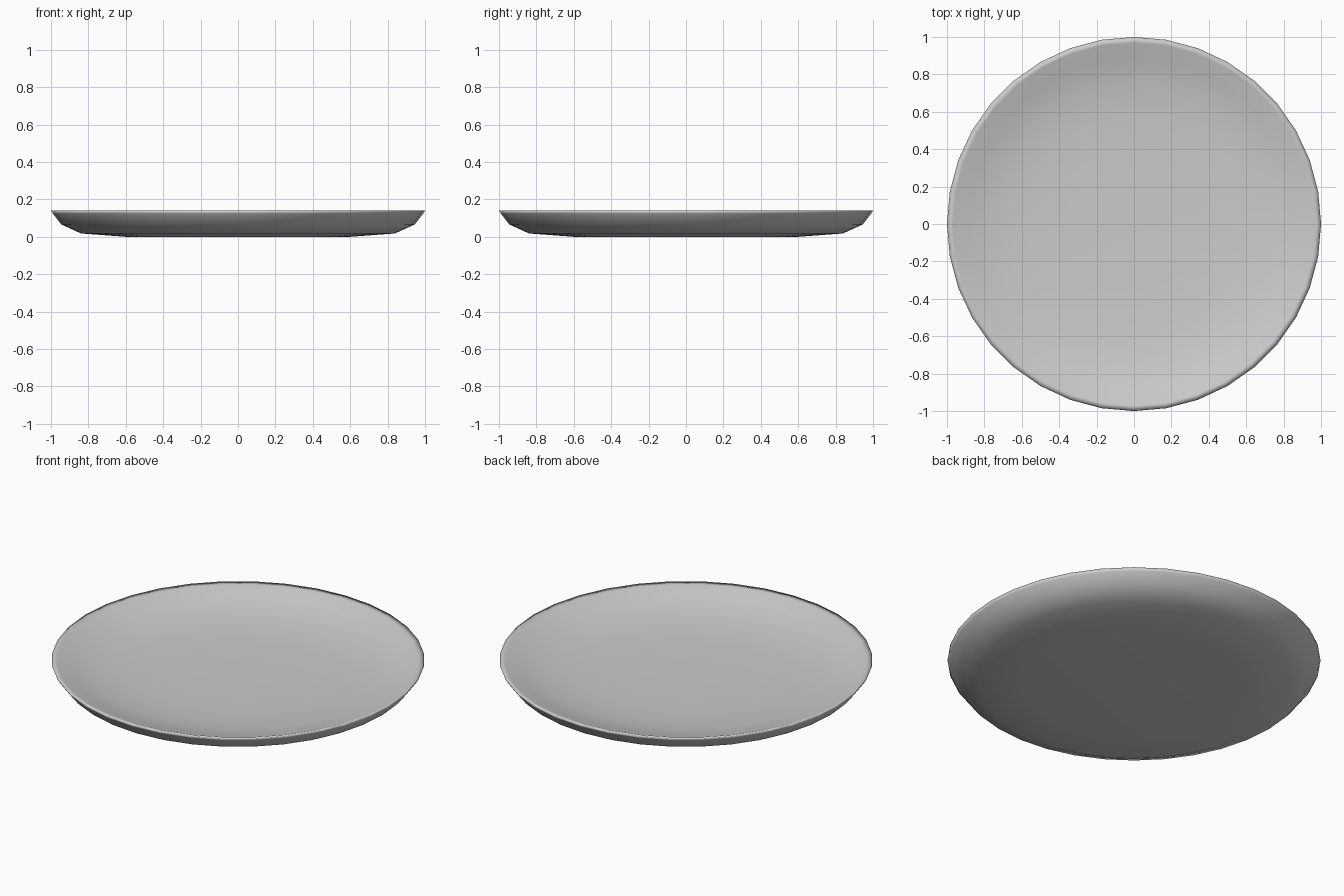
import bpy, bmesh, math

if "Cube" in bpy.data.objects:
    bpy.data.objects.remove(bpy.data.objects["Cube"])

SIDES = 36
# Plate profile (radius, height): underside outwards, rim, then inside back to the centre
profile = [(0.60, 0.0), (0.84, 0.018), (0.945, 0.066), (0.99, 0.124), (1.0, 0.14),
           (0.97, 0.134), (0.88, 0.101), (0.74, 0.072), (0.58, 0.057), (0.35, 0.051)]
FLOOR = 0.05

bm = bmesh.new()
rings = [[bm.verts.new((r * math.cos(2 * math.pi * i / SIDES),
                        r * math.sin(2 * math.pi * i / SIDES), z))
          for i in range(SIDES)] for r, z in profile]

# Walls between neighbouring rings
for a, b in zip(rings, rings[1:]):
    for i in range(SIDES):
        j = (i + 1) % SIDES
        bm.faces.new((a[i], a[j], b[j], b[i]))

# Centre fans of the underside and the inside
for ring, z in ((rings[0], 0.0), (rings[-1], FLOOR)):
    centre = bm.verts.new((0, 0, z))
    for i in range(SIDES):
        bm.faces.new((centre, ring[i], ring[(i + 1) % SIDES]))

bmesh.ops.recalc_face_normals(bm, faces=bm.faces)
for f in bm.faces:
    f.smooth = True
mesh = bpy.data.meshes.new("plate")
bm.to_mesh(mesh)
bm.free()
plate = bpy.data.objects.new("plate", mesh)
bpy.context.collection.objects.link(plate)
